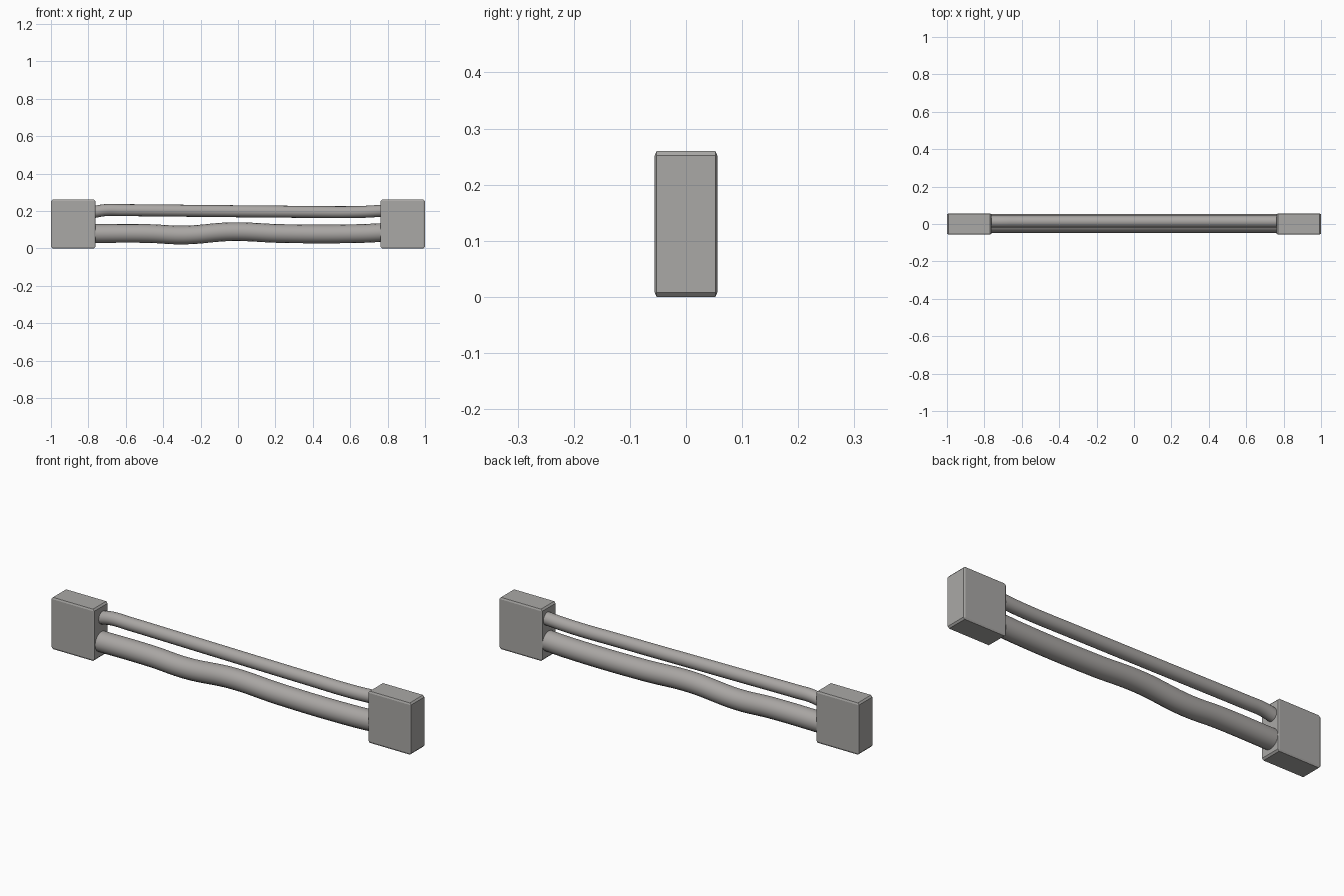
import bpy

if "Cube" in bpy.data.objects:
    bpy.data.objects.remove(bpy.data.objects["Cube"])


def grey(name, rgb):
    m = bpy.data.materials.new(name)
    m.diffuse_color = (*rgb, 1)
    m.use_nodes = True
    m.node_tree.nodes["Principled BSDF"].inputs["Base Color"].default_value = m.diffuse_color
    return m


block_mat = grey("dark_grey", (0.40, 0.393, 0.38))
cable_mat = grey("warm_grey", (0.40, 0.383, 0.37))


def end_block(name, x):
    bpy.ops.mesh.primitive_cube_add(size=1, location=(x, 0, 0.13))
    ob = bpy.context.object
    ob.name = name
    # Scale stays unapplied so the chamfer follows the block's proportions
    ob.scale = (0.238, 0.112, 0.26)
    bev = ob.modifiers.new("edge_bevel", 'BEVEL')
    bev.width = 0.032
    bev.segments = 1
    ob.data.materials.append(block_mat)


def cable(name, radius, points):
    cu = bpy.data.curves.new(name, 'CURVE')
    cu.dimensions = '3D'
    cu.bevel_depth = radius
    cu.bevel_resolution = 6
    cu.resolution_u = 8
    cu.use_fill_caps = True
    sp = cu.splines.new('BEZIER')
    sp.bezier_points.add(len(points) - 1)
    for bp, co in zip(sp.bezier_points, points):
        bp.co = co
        bp.handle_left_type = bp.handle_right_type = 'AUTO'
    ob = bpy.data.objects.new(name, cu)
    cu.materials.append(cable_mat)
    bpy.context.collection.objects.link(ob)
    bpy.ops.object.select_all(action='DESELECT')
    ob.select_set(True)
    bpy.context.view_layer.objects.active = ob
    bpy.ops.object.convert(target='MESH')
    bpy.ops.object.shade_smooth_by_angle()


# Connector blocks at both ends
end_block("left_connector", -0.881)
end_block("right_connector", 0.881)

# Thick wavy lower cable
cable("lower_cable", 0.05, [
    (-0.78, 0.003, 0.079), (-0.48, 0.003, 0.079), (-0.29, 0.003, 0.071),
    (-0.03, 0.003, 0.089), (0.23, 0.003, 0.079), (0.65, 0.003, 0.079),
    (0.78, 0.003, 0.085)])

# Thin upper cable
cable("upper_cable", 0.032, [
    (-0.78, 0.013, 0.192), (-0.71, 0.013, 0.204), (-0.62, 0.013, 0.204),
    (-0.30, 0.013, 0.201), (0.00, 0.013, 0.198), (0.35, 0.013, 0.195),
    (0.64, 0.013, 0.194), (0.78, 0.013, 0.201)])
